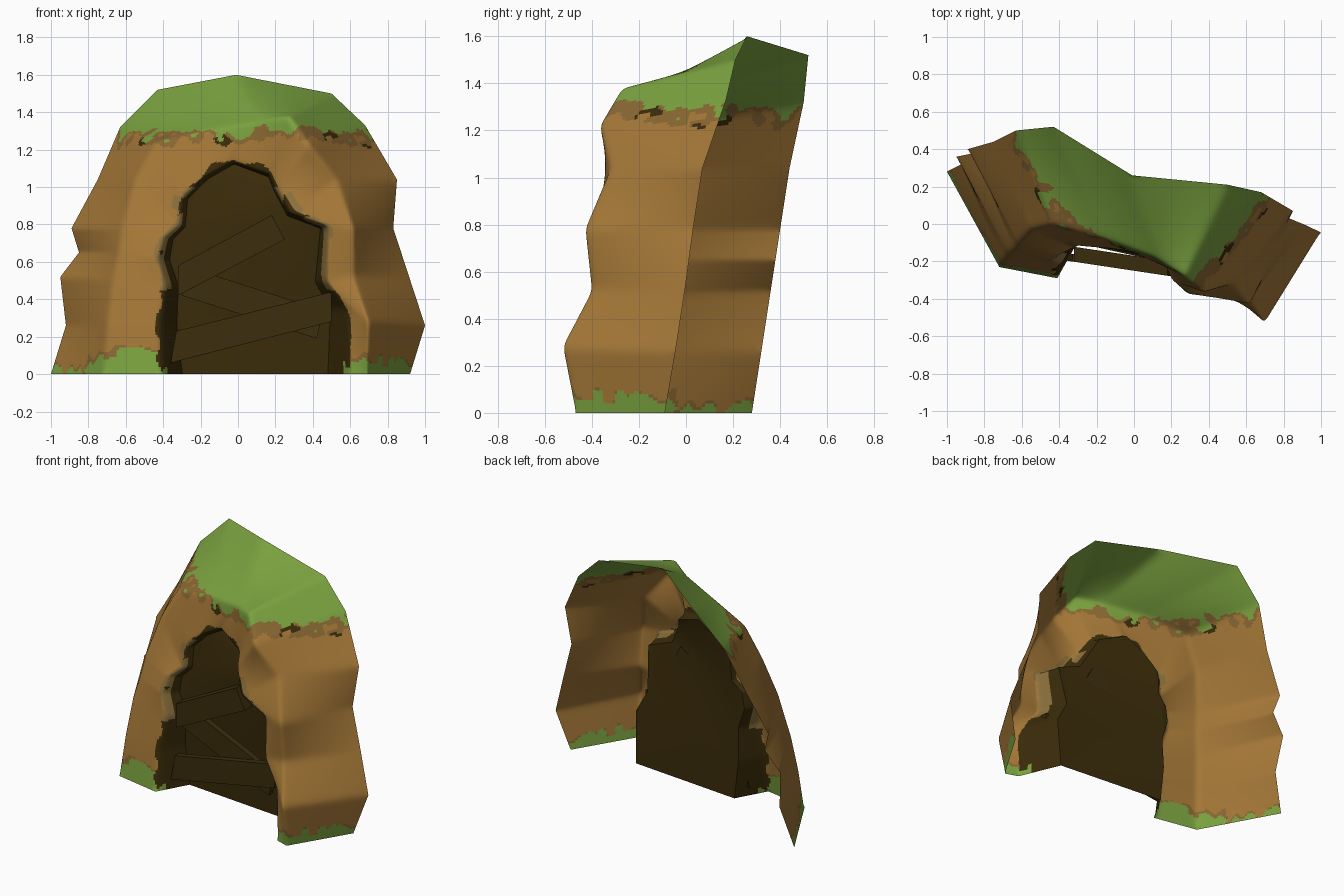
import bpy, bmesh, math
from mathutils import Vector, noise

if "Cube" in bpy.data.objects:
    bpy.data.objects.remove(bpy.data.objects["Cube"])


def material(name, rgb):
    m = bpy.data.materials.new(name)
    m.diffuse_color = (*rgb, 1)
    m.use_nodes = True
    m.node_tree.nodes["Principled BSDF"].inputs["Base Color"].default_value = m.diffuse_color
    return m


GRASS, EARTH, BROWN, TAN, DARK = range(5)
MATS = [material("grass green", (0.195, 0.36, 0.05)),
        material("ochre earth", (0.37, 0.185, 0.038)),
        material("shaded earth", (0.25, 0.135, 0.032)),
        material("olive stone", (0.26, 0.165, 0.045)),
        material("cave dark", (0.042, 0.024, 0.003))]
PLANK = material("old wood", (0.044, 0.026, 0.004))

# Arches of the mound, each from the left foot over the top to the right foot
outer = [(-1, .28, 0), (-.92, .32, .26), (-.95, .36, .52), (-.85, .38, .65),
         (-.89, .40, .78), (-.75, .44, 1.04), (-.63, .50, 1.32), (-.43, .52, 1.52),
         (-.01, .26, 1.60), (.50, .21, 1.50), (.68, .17, 1.33), (.85, .07, 1.04),
         (.83, .03, .78), (.915, -.005, .52), (1, -.045, .26), (.92, -.09, 0)]
ridge = [(-.72, -.23, 0), (-.70, -.20, .26), (-.67, -.16, .50), (-.64, -.13, .65),
         (-.62, -.10, .78), (-.55, -.03, 1.04), (-.44, .00, 1.24), (-.15, -.08, 1.31),
         (.12, -.18, 1.35), (.27, -.28, 1.38), (.38, -.37, 1.23), (.53, -.32, 1.04),
         (.62, -.43, .78), (.62, -.40, .52), (.70, -.53, .28), (.69, -.47, 0)]
lip = [(-.41, -.29, 0), (-.42, -.25, .26), (-.39, -.22, .48), (-.43, -.20, .62),
       (-.40, -.17, .73), (-.32, -.13, .80), (-.30, -.12, .95), (-.18, -.13, 1.06),
       (-.03, -.14, 1.14), (.17, -.23, 1.07), (.20, -.30, 1.00), (.28, -.38, .86),
       (.48, -.40, .79), (.47, -.39, .50), (.58, -.42, .35), (.60, -.44, 0)]

# Back edge of the recess: narrow and deep at the floor, near the lip higher up
recess = []
for x, y, z in lip:
    h = min(1, z / 0.9)
    rx = 0.08 + (x - 0.08) * (0.77 + 0.15 * h)
    deep = -0.115 - 0.09 * rx
    recess.append((rx, deep + (y + 0.05 - deep) * 0.5 * h * h, z * 0.985))

STEPS = 20                      # subdivisions between arch points
BANDS = [(outer, ridge, 40), (ridge, lip, 24), (lip, recess, 10)]


def along(arch, i):
    k = min(i // STEPS, len(arch) - 2)
    return Vector(arch[k]).lerp(Vector(arch[k + 1]), i / STEPS - k)


def wobble(p, scale, seed):
    return noise.noise(Vector((p.x, p.y, p.z)) * scale + Vector((seed, seed * 2, 0)))


def colour(p, v):
    """Colour by height and by distance v across the bands (2 is the opening lip)."""
    jag = wobble(p, 14, 3.3) * 0.08 + wobble(p, 5, 9.1) * 0.04
    if v > 1.95 + wobble(p, 9, 5.7) * 0.2:
        if v < 2.5 and 0.45 < p.z < 1.0 and wobble(p, 6, 1.7) > -0.1:
            return TAN
        if p.z > 0.05 + jag or v > 2.3:
            return DARK
    top = 1.285 + jag
    if p.z > top:
        return GRASS
    if p.z > top - 0.04 - 0.03 * wobble(p, 11, 2.2):
        return DARK if wobble(p, 8, 7.7) > 0.36 else BROWN
    # grass tufts along the foot, tallest beside the left of the opening
    foot = 0.07 + jag * 0.8 + 0.07 * math.exp(-((p.x + 0.57) / 0.13) ** 2)
    if p.x < -0.82:
        foot -= 0.045
    if p.z < foot:
        return GRASS
    if p.z < foot + 0.02 + 0.03 * wobble(p, 8, 2.9):
        return BROWN
    if 1.8 < v < 2 and 0.5 < p.z < 1 and wobble(p, 7, 4.4) > 0.25:
        return TAN
    return EARTH


# Mound: an open sheet that folds from the wings into the cave mouth
bm = bmesh.new()
count = (len(outer) - 1) * STEPS + 1
rows, params = [], []
for b, (a0, a1, n) in enumerate(BANDS):
    for j in range(n + (b == 2)):
        t = j / n
        rows.append([bm.verts.new(along(a0, i).lerp(along(a1, i), t)) for i in range(count)])
        params.append(b + t)
jobs = []
for j in range(len(rows) - 1):
    for i in range(count - 1):
        f = bm.faces.new((rows[j][i], rows[j + 1][i], rows[j + 1][i + 1], rows[j][i + 1]))
        f.smooth = True
        jobs.append((f, (params[j] + params[j + 1]) / 2))
inner = [v for v in bm.verts if not v.is_boundary]
for _ in range(9):
    bmesh.ops.smooth_vert(bm, verts=inner, factor=0.5,
                          use_axis_x=True, use_axis_y=True, use_axis_z=True)
for f, v in jobs:
    f.material_index = colour(f.calc_center_median(), v)
bm.normal_update()
if sum(f.normal.y * f.calc_area() for f in bm.faces) > 0:
    bmesh.ops.reverse_faces(bm, faces=bm.faces[:])


def finish(bm, name, mats):
    me = bpy.data.meshes.new(name)
    bm.to_mesh(me)
    bm.free()
    for m in mats:
        me.materials.append(m)
    ob = bpy.data.objects.new(name, me)
    bpy.context.collection.objects.link(ob)
    return ob


finish(bm, "mound", MATS)

# Dark wall closing the cave mouth
bm = bmesh.new()
face = bm.faces.new([bm.verts.new(p) for p in recess])
bm.normal_update()
if face.normal.y > 0:
    bmesh.ops.reverse_faces(bm, faces=[face])
bmesh.ops.triangulate(bm, faces=bm.faces[:])
for f in bm.faces:
    f.smooth = True
finish(bm, "recess_wall", [MATS[DARK]])


# Boards nailed across the opening: corners given in the front view (x, z)
def plank(name, corners, front, depth):
    bm = bmesh.new()
    f, k = [[bm.verts.new((x, front - 0.15 * x + d, z)) for x, z in corners] for d in (0, depth)]
    bm.faces.new(f)
    bm.faces.new(k[::-1])
    for i in range(4):
        j = (i + 1) % 4
        bm.faces.new((f[i], k[i], k[j], f[j]))
    bmesh.ops.recalc_face_normals(bm, faces=bm.faces[:])
    finish(bm, name, [PLANK])


plank("upper_plank", [(-.32, .42), (-.32, .58), (.18, .85), (.25, .72)], -0.25, 0.08)
plank("middle_plank", [(-.30, .42), (-.26, .57), (.46, .34), (.42, .19)], -0.21, 0.04)
plank("lower_plank", [(-.36, .06), (-.33, .23), (.50, .44), (.50, .28)], -0.25, 0.04)
